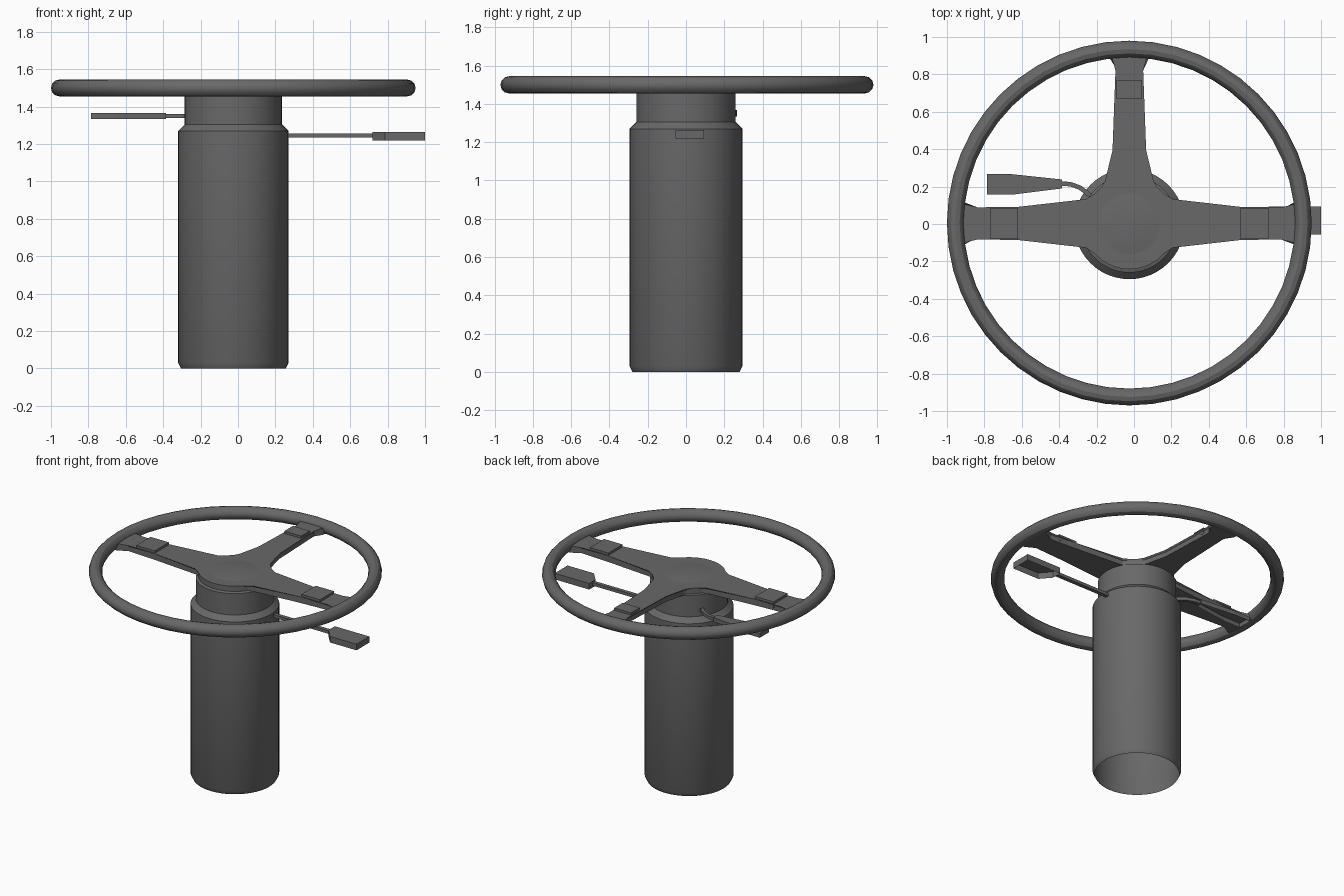
import bpy, bmesh, math
from mathutils import Vector

if "Cube" in bpy.data.objects:
    bpy.data.objects.remove(bpy.data.objects["Cube"])

CX = -0.025  # axis of the column and wheel

# Dark grey plastic used on every part
dark = bpy.data.materials.new("dark_plastic")
dark.diffuse_color = (0.14, 0.14, 0.14, 1)
dark.use_nodes = True
dark.node_tree.nodes["Principled BSDF"].inputs["Base Color"].default_value = dark.diffuse_color


def finish(name, bm, smooth=True, fix=True):
    if fix:
        bmesh.ops.recalc_face_normals(bm, faces=bm.faces[:])
    me = bpy.data.meshes.new(name)
    bm.to_mesh(me)
    bm.free()
    me.materials.append(dark)
    ob = bpy.data.objects.new(name, me)
    bpy.context.collection.objects.link(ob)
    if smooth:
        bpy.ops.object.select_all(action='DESELECT')
        ob.select_set(True)
        bpy.context.view_layer.objects.active = ob
        bpy.ops.object.shade_smooth_by_angle(angle=math.radians(30))
    return ob


def lathe(name, profile, segs=48, closed=False, y=0.0):
    """Revolve (radius, z) points, listed bottom to top, round the axis."""
    bm = bmesh.new()
    rings = []
    for r, z in profile:
        rings.append([bm.verts.new((CX + r * math.cos(2 * math.pi * i / segs),
                                    y + r * math.sin(2 * math.pi * i / segs), z))
                      for i in range(segs)])
    pairs = list(zip(rings, rings[1:])) + ([(rings[-1], rings[0])] if closed else [])
    for a, b in pairs:
        for i in range(segs):
            j = (i + 1) % segs
            bm.faces.new((a[i], a[j], b[j], b[i]))
    if not closed:
        bm.faces.new(rings[-1])
    return finish(name, bm, fix=closed)


def slab(name, outline, z0, z1, bevel=0.0, bottom=True, smooth=False):
    """Extrude a counter-clockwise outline, optionally bevelled on top or open below."""
    bm = bmesh.new()
    lo = [bm.verts.new((x, y, z0)) for x, y in outline]
    hi = [bm.verts.new((x, y, z1)) for x, y in outline]
    n = len(outline)
    for i in range(n):
        j = (i + 1) % n
        bm.faces.new((lo[i], lo[j], hi[j], hi[i]))
    top = bm.faces.new(hi)
    if bottom:
        bm.faces.new(lo[::-1])
    if bevel:
        bmesh.ops.bevel(bm, geom=top.edges[:], offset=bevel, segments=1,
                        affect='EDGES', profile=0.5)
    return finish(name, bm, smooth, fix=bottom)


def rod(name, points, w, h):
    """Sweep a rectangular section along a mostly horizontal path."""
    bm = bmesh.new()
    pts = [Vector(p) for p in points]
    rings = []
    for i, p in enumerate(pts):
        d = (pts[min(i + 1, len(pts) - 1)] - pts[max(i - 1, 0)]).normalized()
        side = Vector((-d.y, d.x, 0)).normalized() * w / 2
        up = Vector((0, 0, h / 2))
        rings.append([bm.verts.new(p + v) for v in
                      (side + up, -side + up, -side - up, side - up)])
    for a, b in zip(rings, rings[1:]):
        for i in range(4):
            bm.faces.new((a[i], a[(i + 1) % 4], b[(i + 1) % 4], b[i]))
    bm.faces.new(rings[0])
    bm.faces.new(rings[-1])
    return finish(name, bm, False)


# Column: open-bottomed shell with stepped neck
lathe("column", [(0.28, 0), (0.295, 0.03), (0.295, 1.27), (0.26, 1.305),
                 (0.26, 1.462), (0.24, 1.47)])

# Wheel rim
lathe("rim", [(0.93 + 0.045 * math.cos(a), 1.5 + 0.045 * math.sin(a))
              for a in (2 * math.pi * k / 12 for k in range(12))], closed=True, y=0.005)

# Hub and three spokes: right half of the outline, mirrored
R = 0.245


def arc(a0, a1, n):
    return [(R * math.cos(math.radians(a0 + (a1 - a0) * i / n)),
             R * math.sin(math.radians(a0 + (a1 - a0) * i / n))) for i in range(n + 1)]


side_spoke = [(0.23, 0.12), (0.60, 0.088), (0.815, 0.076), (0.88, 0.112), (0.92, 0.118)]
half = arc(-90, -34, 8)
half += [(x, -y) for x, y in side_spoke] + side_spoke[::-1]
half += arc(34, 58, 4)
half += [(0.12, 0.225), (0.08, 0.39), (0.064, 0.82), (0.1, 0.875), (0.105, 0.92)]
outline = half + [(-x, y) for x, y in half[::-1][:-1]]
slab("hub_and_spokes", [(CX + x, y + 0.003) for x, y in outline], 1.463, 1.508, bevel=0.01)

# Low dome in the middle of the hub
lathe("hub_dome", [(0.17, 1.507), (0.13, 1.512), (0.08, 1.516), (0.03, 1.518)], segs=32)


# Raised pads across the full width of the spokes
def box(x0, x1, y0, y1):
    return [(x0, y0), (x1, y0), (x1, y1), (x0, y1)]


for side, label in ((1, "right"), (-1, "left")):
    a, b = sorted((CX + side * 0.595, CX + side * 0.745))
    slab("spoke_pad_" + label, box(a, b, -0.079, 0.085), 1.48, 1.525)
slab("spoke_pad_back", box(CX - 0.068, CX + 0.068, 0.67, 0.77), 1.48, 1.525)

# Right lever: straight rod and hollow paddle
rod("right_lever_rod", [(0.2, 0.04, 1.245), (0.72, 0.04, 1.245)], 0.028, 0.022)
slab("right_lever_paddle", [(0.72, 0.02), (0.785, -0.055), (1.0, -0.055),
                            (1.0, 0.093), (0.72, 0.093)], 1.22, 1.265, bottom=False)

# Left lever: bent rod and tapered hollow paddle
rod("left_lever_rod", [(-0.20, 0.12, 1.35), (-0.25, 0.165, 1.35), (-0.29, 0.195, 1.35),
                       (-0.34, 0.213, 1.35), (-0.39, 0.216, 1.35)], 0.024, 0.022)
slab("left_lever_paddle", [(-0.785, 0.157), (-0.65, 0.157), (-0.385, 0.19),
                           (-0.385, 0.238), (-0.65, 0.266), (-0.785, 0.266)],
     1.335, 1.367, bottom=False)
